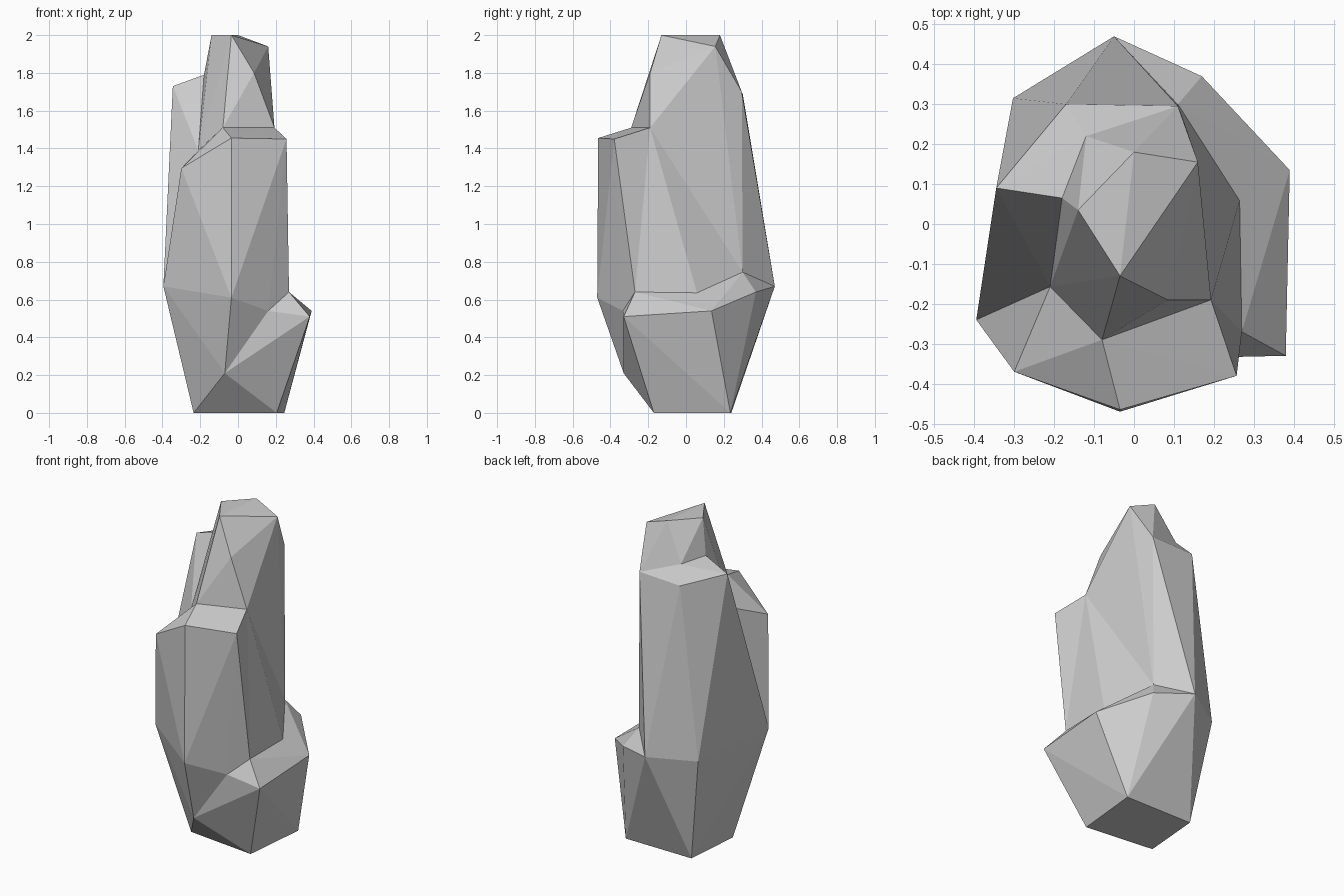
import bpy, bmesh

if "Cube" in bpy.data.objects:
    bpy.data.objects.remove(bpy.data.objects["Cube"])

# Corner points of the rock, grouped by level
base = dict(b_fr=(.205, -.17, 0), b_br=(.245, .235, 0), b_bl=(-.205, .24, 0),
            b_fl=(-.235, -.12, 0), b_front=(-.07, -.33, .21))
waist = dict(w_front=(-.035, -.47, .61), w_left=(-.395, -.24, .67),
             w_bl=(-.303, .315, .65), w_back=(-.05, .47, .67), core=(0, .1, .7))
step = dict(s_notch=(.16, -.335, .54), s_front=(.38, -.33, .51), s_right=(.39, .135, .54),
            s_back=(.17, .37, .64), s_in1=(.27, -.27, .64), s_in2=(.265, .06, .63),
            s_in3=(.11, .30, .745))
ledge = dict(l_fl=(-.30, -.37, 1.295), l_front=(-.035, -.465, 1.455),
             l_fr=(.257, -.38, 1.45), l_in1=(-.08, -.29, 1.51),
             l_in2=(.193, -.19, 1.51), l_in3=(-.21, -.157, 1.39))
shoulder = dict(h_left=(-.345, .09, 1.73), h_bl=(-.17, .30, 1.69), h_br=(.11, .295, 1.70),
                h_in1=(-.18, .065, 1.79), h_in2=(-.12, .22, 1.78))
crown = dict(c_front=(-.035, -.13, 2), c_left=(-.14, .035, 2), c_back=(0, .18, 2),
             c_right=(.16, .155, 1.94), c_brow=(.085, -.19, 1.80))
P = {**base, **waist, **step, **ledge, **shoulder, **crown}


def chunk(name, keys):
    """Convex stone chunk around the named corners."""
    bm = bmesh.new()
    verts = [bm.verts.new(P[k]) for k in keys.split()]
    bmesh.ops.convex_hull(bm, input=verts)
    bmesh.ops.delete(bm, geom=[v for v in bm.verts if not v.link_faces], context='VERTS')
    bmesh.ops.recalc_face_normals(bm, faces=bm.faces)
    me = bpy.data.meshes.new(name)
    bm.to_mesh(me)
    bm.free()
    ob = bpy.data.objects.new(name, me)
    bpy.context.collection.objects.link(ob)
    return ob


# Front column with its sloping ledge
rock = chunk("rock", "core b_fl b_front w_front w_left l_fl l_front l_fr "
             "s_notch l_in1 l_in2 l_in3 s_in1")
others = [
    # Low step on the right
    chunk("step_chunk", "core b_fr b_br b_bl b_fl b_front s_notch s_front s_right "
          "s_back s_in1 s_in2 s_in3 w_back"),
    # Back column with the left shoulder
    chunk("back_chunk", "core w_left l_in3 h_left h_in1 h_in2 h_bl h_br w_bl w_back "
          "b_bl b_fl s_in3"),
    # Upper spire
    chunk("spire_chunk", "core c_front c_left c_back c_right c_brow l_in1 l_in2 l_in3 "
          "h_in1 h_in2 h_br s_in3"),
    # Wedge between the step and the spire
    chunk("wedge_chunk", "core l_in2 s_in1 s_in2 s_in3"),
]

# Fuse the chunks into one stone
for ob in others:
    mod = rock.modifiers.new("fuse", 'BOOLEAN')
    mod.operation = 'UNION'
    mod.solver = 'EXACT'
    mod.object = ob
bpy.context.view_layer.update()
dg = bpy.context.evaluated_depsgraph_get()
fused = bpy.data.meshes.new_from_object(rock.evaluated_get(dg))
rock.modifiers.clear()

bm = bmesh.new()
bm.from_mesh(fused)
bmesh.ops.remove_doubles(bm, verts=bm.verts, dist=.0005)
zs = [v.co.z for v in bm.verts]
ok = len(bm.faces) > 30 and max(zs) - min(zs) > 1.99
bm.to_mesh(fused)
bm.free()

# Keep the fused stone; the loose chunks are no longer needed
if ok:
    rock.data = fused
    for ob in others:
        bpy.data.objects.remove(ob)
for ob in bpy.context.collection.objects:
    for poly in ob.data.polygons:
        poly.use_smooth = False
